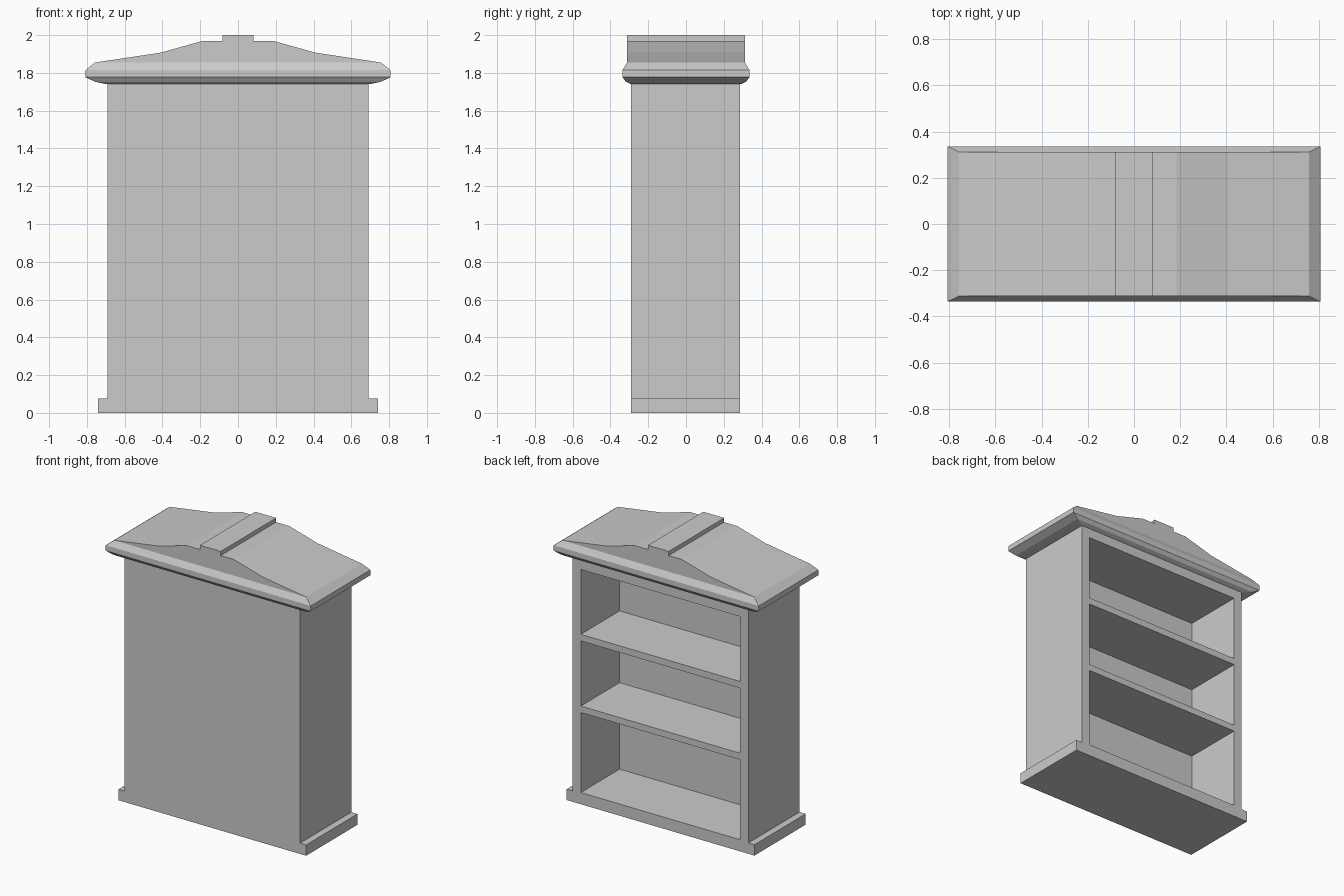
import bpy
import bmesh

cube = bpy.data.objects.get("Cube")
if cube:
    bpy.data.objects.remove(cube, do_unlink=True)

grey = bpy.data.materials.new("plain_grey")
grey.use_nodes = True
colour = (0.6, 0.6, 0.6, 1)
grey.diffuse_color = colour
grey.node_tree.nodes["Principled BSDF"].inputs["Base Color"].default_value = colour

FRONT, BACK = -0.29, 0.287      # depth of the case
BODY_TOP, PLINTH_TOP = 1.74, 0.077
CORNICE_TOP = 1.855


def finish(name, bm):
    bmesh.ops.remove_doubles(bm, verts=bm.verts, dist=1e-5)
    bmesh.ops.recalc_face_normals(bm, faces=bm.faces)
    mesh = bpy.data.meshes.new(name)
    bm.to_mesh(mesh)
    bm.free()
    mesh.materials.append(grey)
    obj = bpy.data.objects.new(name, mesh)
    bpy.context.collection.objects.link(obj)
    return obj


def loft(name, rings):
    """Skin a stack of closed rings and cap both ends."""
    bm = bmesh.new()
    loops = [[bm.verts.new(p) for p in ring] for ring in rings]
    for a, b in zip(loops, loops[1:]):
        for i in range(len(a)):
            j = (i + 1) % len(a)
            bm.faces.new((a[i], a[j], b[j], b[i]))
    bm.faces.new(loops[0])
    bm.faces.new(loops[-1])
    return finish(name, bm)


def rectangle(x, y0, y1, z):
    return [(-x, y0, z), (x, y0, z), (x, y1, z), (-x, y1, z)]


# Plinth
loft("plinth", [rectangle(0.74, FRONT, BACK, 0),
                rectangle(0.74, FRONT, BACK, PLINTH_TOP)])

# Case: a grid on the back face whose open cells are recessed into compartments
xs = [-0.692, -0.628, 0.628, 0.692]
zs = [PLINTH_TOP, 0.083, 0.653, 0.699, 1.163, 1.21, 1.672, BODY_TOP]
RECESS = -0.15
bm = bmesh.new()


def quad(*points):
    bm.faces.new([bm.verts.new(p) for p in points])


for col, (x0, x1) in enumerate(zip(xs, xs[1:])):
    for row, (z0, z1) in enumerate(zip(zs, zs[1:])):
        rim = [(x0, z0), (x1, z0), (x1, z1), (x0, z1)]
        is_open = col == 1 and row % 2 == 1
        depth = RECESS if is_open else BACK
        quad(*[(x, depth, z) for x, z in rim])
        if is_open:
            for (ax, az), (bx, bz) in zip(rim, rim[1:] + rim[:1]):
                quad((ax, BACK, az), (bx, BACK, bz), (bx, RECESS, bz), (ax, RECESS, az))
        # Front panel
        quad(*[(x, FRONT, z) for x, z in rim])
        # Outer sides
        if col != 1:
            x = x0 if col == 0 else x1
            quad((x, FRONT, z0), (x, BACK, z0), (x, BACK, z1), (x, FRONT, z1))
    for z in (zs[0], zs[-1]):
        quad((x0, FRONT, z), (x1, FRONT, z), (x1, BACK, z), (x0, BACK, z))
finish("shelf_case", bm)

# Cornice moulding: half width, half depth, height
moulding = [(0.695, 0.29, BODY_TOP), (0.757, 0.318, 1.753), (0.808, 0.336, 1.777),
            (0.808, 0.336, 1.815), (0.757, 0.312, CORNICE_TOP)]
loft("cornice", [rectangle(x, -y, y, z) for x, y, z in moulding])

# Pediment with raised ridge block, mirrored profile run front to back
half = [(0.757, CORNICE_TOP), (0.41, 1.907), (0.185, 1.97), (0.082, 1.97), (0.082, 2.0)]
outline = half + [(-x, z) for x, z in reversed(half)]
loft("pediment", [[(x, y, z) for x, z in outline] for y in (-0.312, 0.312)])
